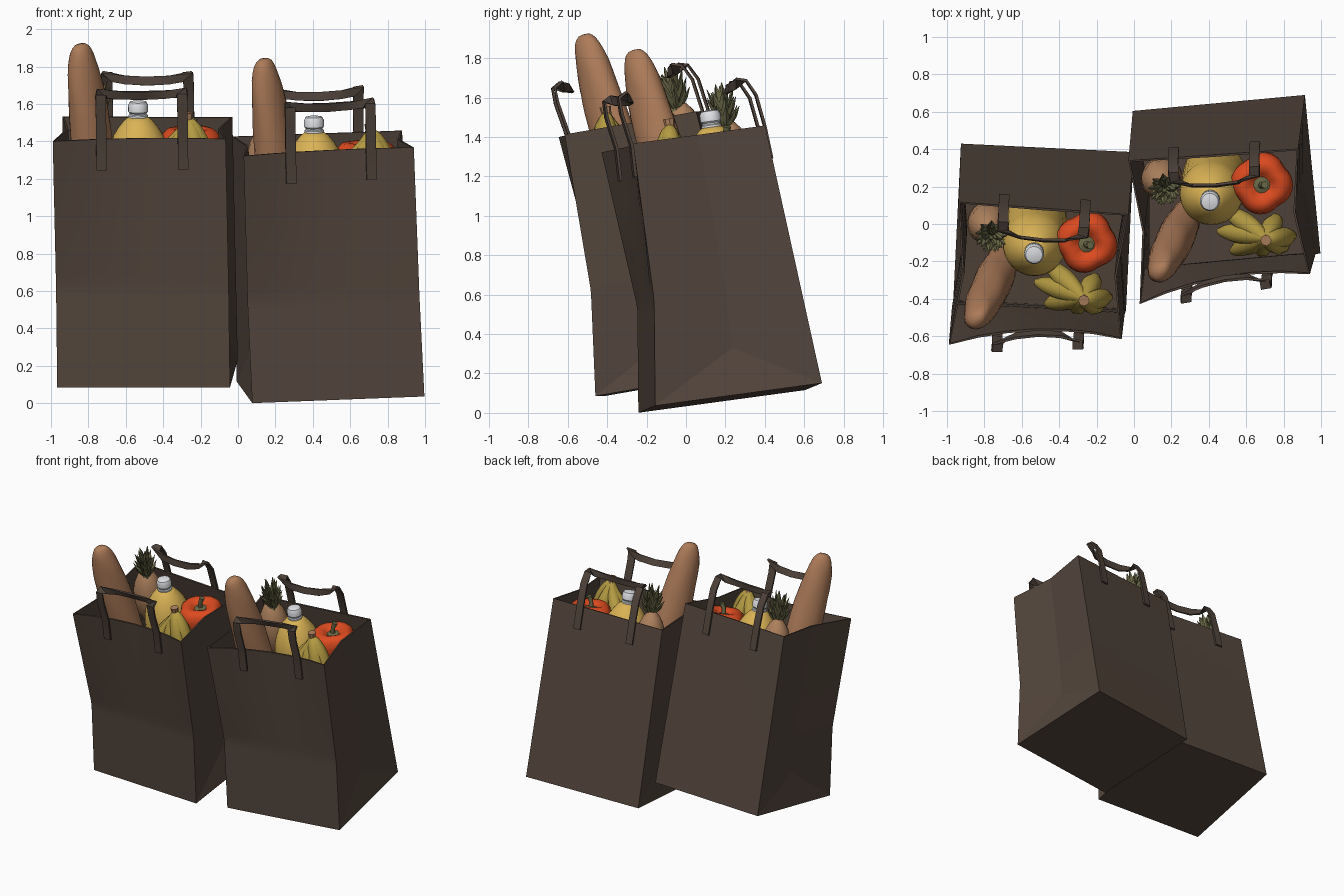
import bpy, bmesh, math, random
from mathutils import Vector, Euler, Matrix

random.seed(4)
cube = bpy.data.objects.get("Cube")
if cube:
    bpy.data.objects.remove(cube, do_unlink=True)


def material(name, r, g, b):
    m = bpy.data.materials.new(name)
    m.use_nodes = True
    m.diffuse_color = (r, g, b, 1)
    m.node_tree.nodes["Principled BSDF"].inputs["Base Color"].default_value = (r, g, b, 1)
    return m


PAPER = material("brown paper", .086, .060, .045)
STRAP = material("dark paper strap", .08, .057, .044)
CRUST = material("bread crust", .42, .20, .10)
JUICE = material("golden bottle", .70, .45, .09)
CAP = material("white cap", .80, .82, .85)
PEPPER = material("orange red pepper", .72, .07, .014)
BANANA = material("banana yellow", .46, .33, .055)
LEAF = material("dull green", .15, .145, .065)
RIND = material("pineapple rind", .42, .22, .11)

parts = []


def finish(name, bm, mats, angle=40, thickness=0, offset=0):
    """Turn a bmesh into a shaded object, optionally with a thickness."""
    bmesh.ops.recalc_face_normals(bm, faces=bm.faces)
    mesh = bpy.data.meshes.new(name)
    bm.to_mesh(mesh)
    bm.free()
    for m in mats:
        mesh.materials.append(m)
    ob = bpy.data.objects.new(name, mesh)
    bpy.context.collection.objects.link(ob)
    bpy.ops.object.select_all(action='DESELECT')
    ob.select_set(True)
    bpy.context.view_layer.objects.active = ob
    if thickness:
        mod = ob.modifiers.new("thickness", 'SOLIDIFY')
        mod.thickness, mod.offset = thickness, offset
        bpy.ops.object.modifier_apply(modifier=mod.name)
    bpy.ops.object.shade_smooth_by_angle(angle=math.radians(angle))
    parts.append(ob)


def tube(bm, pts, radii, sides=16, axis=None, bump=None, squash=1):
    """Closed skin through rings; a fixed axis makes it a turned shape."""
    pts = [Vector(p) for p in pts]
    rings = []
    for i, (p, r) in enumerate(zip(pts, radii)):
        t = axis or pts[min(i + 1, len(pts) - 1)] - pts[max(i - 1, 0)]
        q = Vector(t).to_track_quat('Z', 'Y')
        ring = []
        for k in range(sides):
            a = math.tau * k / sides
            s = r * (1 + (bump(a, i) if bump else 0))
            ring.append(bm.verts.new(p + q @ Vector((s * math.cos(a), s * squash * math.sin(a), 0))))
        rings.append(ring)
    for lo, hi in zip(rings, rings[1:]):
        for k in range(sides):
            j = (k + 1) % sides
            bm.faces.new((lo[k], lo[j], hi[j], hi[k]))
    for end in (rings[0], rings[-1]):
        bm.faces.new(end)


def turned(name, x, y, profile, mat, sides=24, bump=None, angle=40):
    """Upright turned shape from (radius, height) pairs."""
    bm = bmesh.new()
    tube(bm, [(x, y, z) for r, z in profile], [r for r, z in profile], sides, (0, 0, 1), bump)
    finish(name, bm, [mat], angle)


# paper bag: corner outline per level, pinched front crease and folded sides
H, W, D, FOLD = 1.335, .4625, .429, .53


def mix(a, b, t):
    return a + (b - a) * t


def bag_ring(z):
    t, up = z / H, max(0, (z - FOLD) / (H - FOLD))
    low = min(1, z / FOLD)
    front = mix(-D, -.36, low)
    fl = Vector((mix(-W, -.475, t), mix(front, -.432, up), z))
    fr = Vector((mix(W, .447, t), mix(front, -.356, up), z))
    br = Vector((mix(W, .45, t), mix(D, .323, t), z))
    bl = Vector((mix(-W, -.46, t), mix(D, .345, t), z))
    dent = Vector((.045 if z > 0 else 0, 0, 0))
    ring = []
    for k in range(6):
        p = fl.lerp(fr, k / 6)
        p.y += .06 * up * (1 - (k / 3 - 1) ** 2)
        ring.append(p)
    return ring + [fr, (fr + br) / 2 - dent, br, (br + bl) / 2, bl, (bl + fl) / 2 + dent]


bm = bmesh.new()
levels = [[bm.verts.new(p) for p in bag_ring(z)] for z in (0, .24, .48, .51, .55, .6, .95, H)]
bm.faces.new(levels[0])
for n, (lo, hi) in enumerate(zip(levels, levels[1:])):
    for i in range(len(lo)):
        j = (i + 1) % len(lo)
        a, b, c, d = lo[i], lo[j], hi[j], hi[i]
        if n == 0 and i in (6, 10):
            faces = [(a, b, c), (a, c, d)]
        elif n == 0 and i in (7, 11):
            faces = [(a, b, d), (b, c, d)]
        else:
            faces = [(a, b, c, d)]
        for f in faces:
            bm.faces.new(f)
finish("paper_bag", bm, [PAPER], 11, .012, -1)


# flat strap handles: two legs joined by a curled bar
def handle(name, legs, end_y, mid_y, top, slope):
    half = [((-.245, y, z), (-.19, y, z)) for z, y in legs]
    half.append(((-.24, end_y, top + .02), (-.187, end_y, top - .03)))
    half.append(((-.12, mix(end_y, mid_y, .75), top + .005), (-.12, mix(end_y, mid_y, 1.2), top - .04)))
    middle = [((0, mid_y, top), (0, mix(end_y, mid_y, 1.5), top - .045))]
    flip = [tuple((-x, y, z) for x, y, z in pair) for pair in reversed(half)]
    bm = bmesh.new()
    rows = [[bm.verts.new((x, y + slope * x, z)) for x, y, z in pair] for pair in half + middle + flip]
    for (a, b), (c, d) in zip(rows, rows[1:]):
        bm.faces.new((a, b, d, c))
    finish(name, bm, [STRAP], 40, .014)


handle("front_handle", [(1.17, -.366), (H, -.362), (1.5, -.39), (1.58, -.392)], -.35, -.315, 1.585, .08)
handle("back_handle", [(1.17, .36), (H, .348), (1.5, .325), (1.58, .285)], .235, .205, 1.575, -.02)

# long loaf leaning in the front corner
top, low = Vector((-.335, -.21, 1.825)), Vector((-.19, -.05, .45))
bm = bmesh.new()
N = 28
steps = [i / N for i in range(N + 1)]
tube(bm, [top.lerp(low, .5 - .5 * math.cos(math.pi * t)) for t in steps],
     [max(.004, .098 * math.sin(math.pi * t) ** .62) for t in steps], 24, low - top,
     lambda a, i: .025 * math.sin(3 * a + i * .9) + random.uniform(-.012, .012), 1.28)
finish("bread_loaf", bm, [CRUST], 50)

# bottle with a ridged cap
bx, by = -.043, .10
turned("bottle", bx, by, [(.14, .4), (.17, .43), (.17, 1.12), (.166, 1.17), (.154, 1.22), (.133, 1.275),
                          (.105, 1.32), (.075, 1.357), (.045, 1.38)], JUICE, 32)
turned("bottle_cap", bx, by, [(.045, 1.36), (.052, 1.365), (.052, 1.385), (.046, 1.39), (.046, 1.397),
                              (.053, 1.405), (.053, 1.44), (.045, 1.457), (.02, 1.463)], CAP, 24)

# lobed bell pepper with a bent stem
px, py = .235, .14
turned("bell_pepper", px, py, [(.03, 1.02), (.09, 1.03), (.135, 1.09), (.157, 1.17), (.16, 1.23), (.148, 1.275),
                               (.12, 1.302), (.09, 1.305), (.06, 1.29), (.03, 1.26)], PEPPER, 40,
       lambda a, i: .13 * abs(math.cos(2 * a + .5)) - .09, 70)
bm = bmesh.new()
tube(bm, [(px, py, 1.25), (px, py, 1.275), (px, py, 1.285), (px + .005, py, 1.32), (px + .02, py + .01, 1.36)],
     [.045, .045, .018, .015, .02], 10)
finish("pepper_stem", bm, [LEAF])

# bunch of bananas: direction, reach and droop of each, hanging from one stalk
stalk = Vector((.235, -.138, 1.40))
bm = bmesh.new()
for az, reach, droop in ((148, .25, .75), (175, .26, .75), (205, .22, .75), (245, .12, .9),
                         (312, .13, 1.2), (345, .14, 1.3), (50, .09, .9)):
    out = Vector((math.cos(math.radians(az)), math.sin(math.radians(az)), 0))
    path, rad = [], []
    for i in range(11):
        t = i / 10
        path.append(stalk + out * reach * t - Vector((0, 0, .34 * t ** droop)))
        rad.append(.012 + .044 * math.sin(math.pi * min(1, t * .95 + .03)) ** .7)
    tube(bm, path, rad, 8)
finish("banana_bunch", bm, [BANANA], 46)
bm = bmesh.new()
tube(bm, [stalk + Vector((0, 0, z)) for z in (-.05, 0, .04)], [.036, .024, .03], 8)
finish("banana_stalk", bm, [RIND])

# pineapple: knobbly body and spiky crown
ax, ay = -.297, .21
turned("pineapple", ax, ay, [(.11 * math.sin(math.pi * (i + .3) / 12.6) ** .55, .95 + .45 * i / 12) for i in range(13)],
       RIND, 24, lambda a, i: .03 * math.cos(8 * a + math.pi * i))
bm = bmesh.new()
for base, count, length, lean in ((1.37, 9, .11, 1.0), (1.41, 8, .12, .8), (1.44, 7, .13, .6), (1.47, 5, .13, .25)):
    for k in range(count):
        a = math.tau * (k + random.random() * .5) / count
        out = Vector((math.cos(a), math.sin(a), 0))
        root = Vector((ax + .02, ay - .02, base)) + out * .015
        mid = root + out * length * lean * .4 + Vector((0, 0, length * .5))
        tip = root + out * length * lean * .65 + Vector((0, 0, length * random.uniform(.85, 1.05)))
        tube(bm, [root, mid, tip], [.018, .018, .002], 4, None, None, .6)
tube(bm, [(ax + .02, ay - .02, z) for z in (1.35, 1.43, 1.5)], [.035, .03, .01], 8)
finish("pineapple_crown", bm, [LEAF], 20)

# place two filled bags, each tipped its own way
places = {"left": ((.495, .224, .076), (7.7, -2.2, 5.3)), "right": ((-.484, -.015, .159), (9.9, 0, -2.8))}
for ob in list(parts):
    plain = ob.name
    for side, (loc, rot) in places.items():
        copy = ob if side == "left" else ob.copy()
        if copy is not ob:
            bpy.context.collection.objects.link(copy)
        copy.name = side + "_" + plain
        copy.matrix_world = Matrix.Translation(loc) @ Euler([math.radians(r) for r in rot]).to_matrix().to_4x4()
